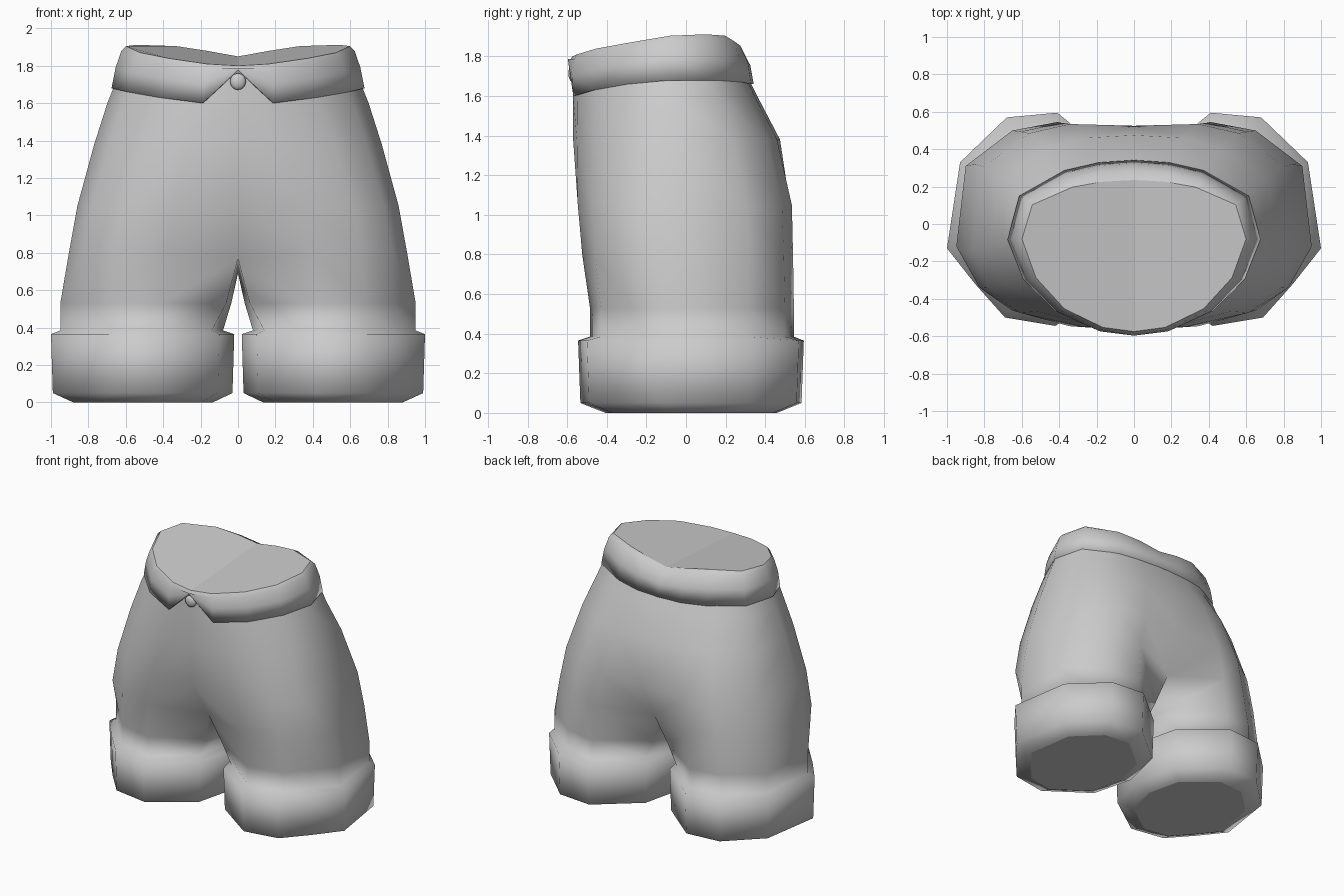
import bpy, bmesh, math

cube = bpy.data.objects.get("Cube")
if cube:
    bpy.data.objects.remove(cube, do_unlink=True)

grey = bpy.data.materials.new("light_grey_cloth")
grey.use_nodes = True
COLOUR = (0.6, 0.6, 0.6, 1)
grey.diffuse_color = COLOUR
grey.node_tree.nodes["Principled BSDF"].inputs["Base Color"].default_value = COLOUR

# column directions of the half outline, front centre round to back centre
ANGLES = [-90, -74, -52, -30, -8, 26, 57, 74, 90]
TOP_Z = [1.80, 1.81, 1.84, 1.87, 1.905, 1.912, 1.905, 1.88, 1.85]
HEM_Z = [1.775, 1.60, 1.63, 1.66, 1.68, 1.68, 1.67, 1.66, 1.66]
# one leg outline: outer points front to back, then inner points back to front
LEG = [(.42, -.485), (.68, -.43), (.82, -.275), (.95, -.12), (.90, .31),
       (.65, .50), (.41, .545), (.13, .30), (.08, .0), (.14, -.28)]
CUFF = [(.42, -.545), (.69, -.50), (.85, -.32), (1.0, -.13), (.93, .33),
        (.68, .57), (.41, .595), (.10, .34), (.02, .0), (.10, -.32)]
# the leg a little higher, where the inner sides close towards the crotch
THIGH = LEG[:7] + [(x * .45, y) for x, y in LEG[7:]]


def half_ring(w, front, back, z, n=2.0):
    """Half of a rounded outline; z is one height or a list per column."""
    pts = []
    for i, a in enumerate(ANGLES):
        c, s = abs(math.cos(math.radians(a))), math.sin(math.radians(a))
        x = 0.0 if abs(a) == 90 else w * c ** (2 / n)
        y = (front if s < 0 else back) * abs(s) ** (2 / n)
        pts.append((x, y, z[i] if isinstance(z, list) else z))
    return pts


def leg_ring(outline, z, scale=1.0, cx=.5, cy=.03):
    return [(cx + (x - cx) * scale, cy + (y - cy) * scale, z) for x, y in outline]


def add_verts(bm, pts):
    return [bm.verts.new(p) for p in pts]


def bridge(bm, a, b, closed=False):
    n = len(a)
    for i in range(n if closed else n - 1):
        j = (i + 1) % n
        bm.faces.new((a[i], a[j], b[j], b[i]))


def cap(bm, ring):
    """Flat lid with a crisp rim."""
    for e in bm.faces.new(ring).edges:
        e.smooth = False


def finish(bm, name, mirror=True):
    bmesh.ops.recalc_face_normals(bm, faces=bm.faces)
    for f in bm.faces:
        f.smooth = True
    mesh = bpy.data.meshes.new(name)
    bm.to_mesh(mesh)
    bm.free()
    ob = bpy.data.objects.new(name, mesh)
    bpy.context.collection.objects.link(ob)
    mesh.materials.append(grey)
    if mirror:
        m = ob.modifiers.new("Mirror", 'MIRROR')
        m.merge_threshold = 0.0005


# hips, legs and turned-up cuffs: half rings to the crotch, then leg loops
bm = bmesh.new()
rings = [half_ring(.60, -.565, .25, [z - .04 for z in TOP_Z]),
         half_ring(.705, -.57, .36, 1.6, 2.1),
         half_ring(.775, -.57, .475, 1.38, 2.4),
         half_ring(.865, -.562, .55, 1.05, 2.8),
         half_ring(.91, -.538, .555, .80, 3.0)]
rings[3][0], rings[3][-1] = (0, -.54, 1.05), (0, .525, 1.05)
rings[4][0], rings[4][-1] = (0, -.36, .77), (0, .38, .76)
rows = [add_verts(bm, r) for r in rings]
for a, b in zip(rows, rows[1:]):
    bridge(bm, a, b)
crotch = bm.verts.new((0, .01, .69))
loop = rows[-1][1:] + [crotch, rows[-1][0]]
for ring in (leg_ring(THIGH, .53), leg_ring(LEG, .385), leg_ring(CUFF, .365),
             leg_ring(CUFF, .05, .98), leg_ring(CUFF, 0, .76)):
    lower = add_verts(bm, ring)
    bridge(bm, loop, lower, True)
    loop = lower
cap(bm, loop)
finish(bm, "shorts_body")

# waistband with a notched front, closed across the top
bm = bmesh.new()
mid_z = [(t + h) / 2 for t, h in zip(TOP_Z, HEM_Z)]
rows = [add_verts(bm, r) for r in (
    half_ring(.605, -.575, .235, TOP_Z),
    half_ring(.63, -.588, .285, [z - .025 for z in TOP_Z]),
    half_ring(.66, -.597, .325, mid_z),
    half_ring(.683, -.592, .342, HEM_Z),
    half_ring(.65, -.55, .31, [z + .005 for z in HEM_Z]))]
for a, b in zip(rows, rows[1:]):
    bridge(bm, a, b)
cap(bm, rows[0])
finish(bm, "waistband")

# front button
bm = bmesh.new()
bmesh.ops.create_uvsphere(bm, u_segments=10, v_segments=6, radius=.045)
for v in bm.verts:
    v.co = (v.co.x, v.co.y * .5 - .572, v.co.z + 1.715)
finish(bm, "button", mirror=False)
